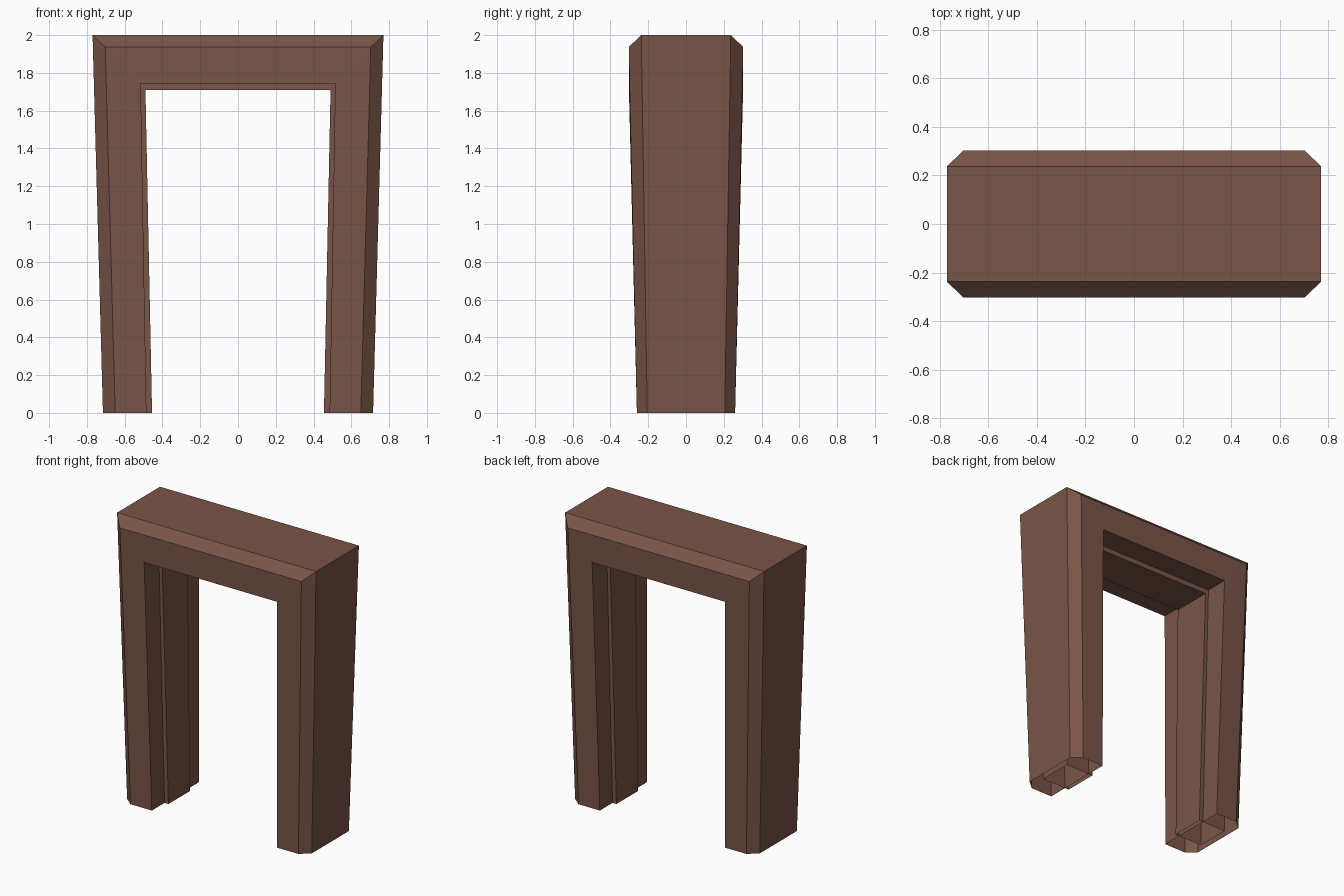
import bpy, bmesh

if "Cube" in bpy.data.objects:
    bpy.data.objects.remove(bpy.data.objects["Cube"])

brown = bpy.data.materials.new("brown wood")
brown.diffuse_color = (0.191, 0.091, 0.065, 1)
brown.use_nodes = True
brown.node_tree.nodes["Principled BSDF"].inputs["Base Color"].default_value = brown.diffuse_color


def sweep_frame(name, foot, corner):
    """Sweep a cross-section up one leg, across the lintel and down the other.
    foot: (x, y) points on the ground; corner: (x, y, z) points at the mitre."""
    stations = [
        [(-x, y, 0) for x, y in foot],
        [(-x, y, z) for x, y, z in corner],
        [(x, y, z) for x, y, z in corner],
        [(x, y, 0) for x, y in foot],
    ]
    bm = bmesh.new()
    rings = [[bm.verts.new(p) for p in s] for s in stations]
    n = len(foot)
    for a, b in zip(rings, rings[1:]):
        for i in range(n):
            j = (i + 1) % n
            bm.faces.new((a[i], a[j], b[j], b[i]))
    bmesh.ops.recalc_face_normals(bm, faces=bm.faces[:])
    mesh = bpy.data.meshes.new(name)
    bm.to_mesh(mesh)
    bm.free()
    mesh.materials.append(brown)
    ob = bpy.data.objects.new(name, mesh)
    bpy.context.collection.objects.link(ob)
    return ob


# Outer door frame: flared, with chamfered outer edges and open feet
sweep_frame(
    "door_frame",
    [(0.485, -0.26), (0.65, -0.26), (0.715, -0.205),
     (0.715, 0.205), (0.65, 0.26), (0.485, 0.26)],
    [(0.515, -0.303, 1.745), (0.703, -0.303, 1.937), (0.77, -0.237, 2.0),
     (0.77, 0.237, 2.0), (0.703, 0.303, 1.937), (0.515, 0.303, 1.745)],
)

# Door stop: narrower strip standing proud of the inside of the frame
sweep_frame(
    "door_stop",
    [(0.455, -0.12), (0.67, -0.12), (0.67, 0.12), (0.455, 0.12)],
    [(0.49, -0.14, 1.71), (0.715, -0.14, 1.94),
     (0.715, 0.14, 1.94), (0.49, 0.14, 1.71)],
)
